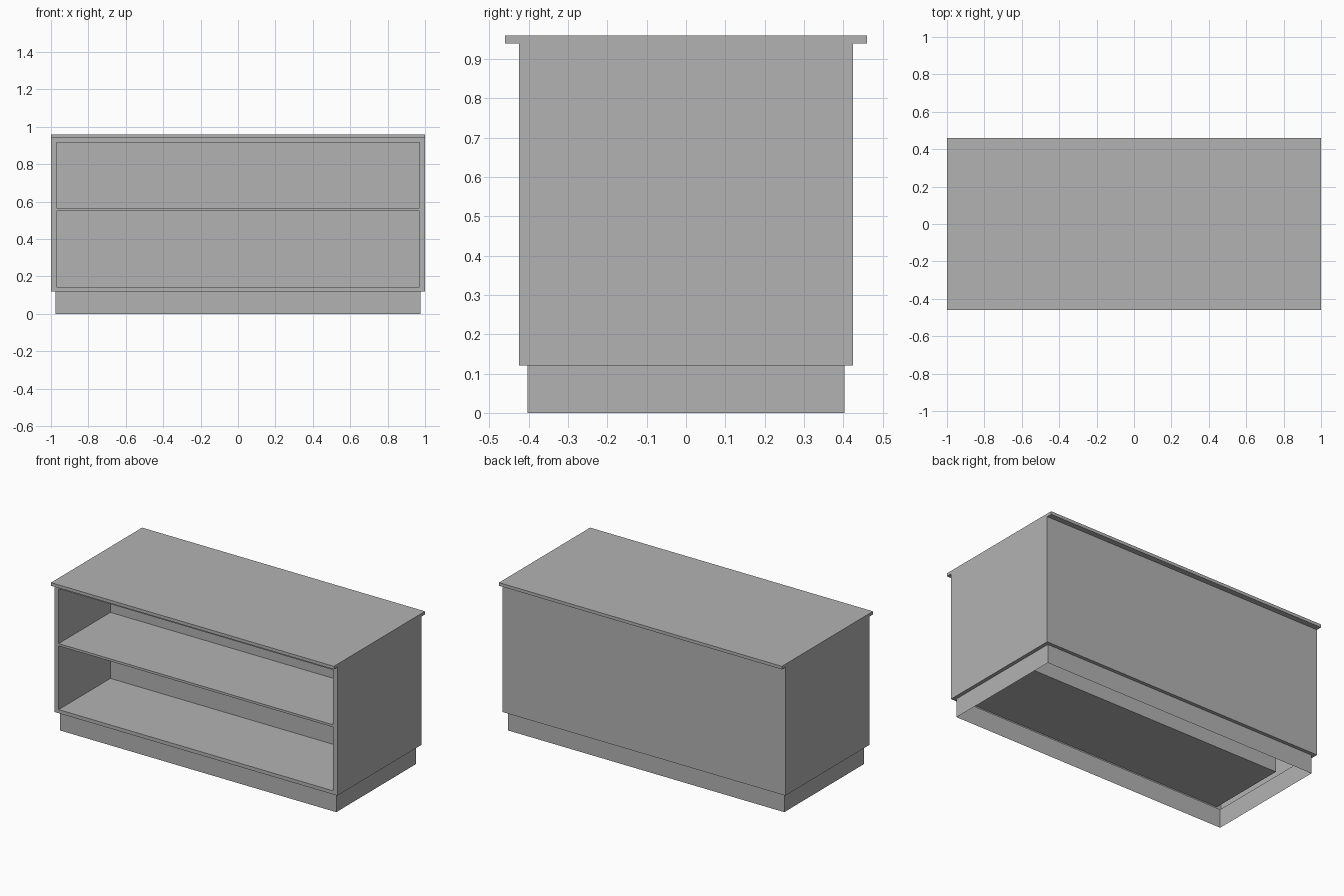
import bpy
import bmesh

cube = bpy.data.objects.get("Cube")
if cube:
    bpy.data.objects.remove(cube, do_unlink=True)

GREY = (0.45, 0.45, 0.45, 1.0)
mat = bpy.data.materials.new("plain grey")
mat.use_nodes = True
mat.diffuse_color = GREY
mat.node_tree.nodes["Principled BSDF"].inputs["Base Color"].default_value = GREY

# Main sizes
FRONT, BACK = -0.425, 0.425
CAVITY_BACK = 0.097
CAVITY_X = 0.97
BASE_Z, BODY_Z, TOP_Z = 0.12, 0.94, 0.96
CAVITIES = {"lower": (0.143, 0.55), "upper": (0.565, 0.915)}


def finish(name, bm):
    mesh = bpy.data.meshes.new(name)
    bm.to_mesh(mesh)
    bm.free()
    mesh.materials.append(mat)
    obj = bpy.data.objects.new(name, mesh)
    bpy.context.collection.objects.link(obj)
    return obj


def box(name, lo, hi, skip=(), inward=False):
    """Axis-aligned box; faces whose normal is listed in skip are left open."""
    bm = bmesh.new()
    bmesh.ops.create_cube(bm, size=1)
    bm.normal_update()
    drop = [f for f in bm.faces if tuple(round(c) for c in f.normal) in skip]
    bmesh.ops.delete(bm, geom=drop, context="FACES")
    for v in bm.verts:
        v.co = [(a + b) / 2 + c * (b - a) for a, b, c in zip(lo, hi, v.co)]
    if inward:
        bmesh.ops.reverse_faces(bm, faces=bm.faces[:])
    return finish(name, bm)


UP, DOWN, FORWARD = (0, 0, 1), (0, 0, -1), (0, -1, 0)

# Hollow plinth, thin walls open below and above
box("plinth", (-0.977, -0.403, 0), (0.977, 0.403, BASE_Z), skip=(UP, DOWN))

# Outer carcass: sides, back and top, with the front filled by the frame
box("carcass", (-1, FRONT, BASE_Z), (1, BACK, BODY_Z), skip=(DOWN, FORWARD))

# Worktop overhanging front and back
box("worktop", (-1, -0.46, BODY_Z), (1, 0.46, TOP_Z))

# Open compartments, each a liner box facing inward
for level, (z0, z1) in CAVITIES.items():
    box(level + "_compartment", (-CAVITY_X, FRONT, z0), (CAVITY_X, CAVITY_BACK, z1),
        skip=(FORWARD,), inward=True)

# Front frame: a grid of faces with the two openings left out
bm = bmesh.new()
xs = [-1, -CAVITY_X, CAVITY_X, 1]
zs = [BASE_Z, *CAVITIES["lower"], *CAVITIES["upper"], BODY_Z]
grid = [[bm.verts.new((x, FRONT, z)) for x in xs] for z in zs]
for r in range(len(zs) - 1):
    for c in range(len(xs) - 1):
        if c == 1 and r % 2 == 1:
            continue
        bm.faces.new((grid[r][c], grid[r][c + 1], grid[r + 1][c + 1], grid[r + 1][c]))
bmesh.ops.dissolve_limit(bm, angle_limit=0.01, verts=bm.verts[:], edges=[])
finish("front_frame", bm)

# Narrow underside ledge between plinth and carcass
bm = bmesh.new()
inner = [(-0.977, -0.403), (0.977, -0.403), (0.977, 0.403), (-0.977, 0.403)]
outer = [(-1, FRONT), (1, FRONT), (1, BACK), (-1, BACK)]
ring_in, ring_out = ([bm.verts.new((x, y, BASE_Z)) for x, y in ring] for ring in (inner, outer))
for i in range(4):
    j = (i + 1) % 4
    bm.faces.new((ring_out[j], ring_out[i], ring_in[i], ring_in[j]))
finish("underside_ledge", bm)
